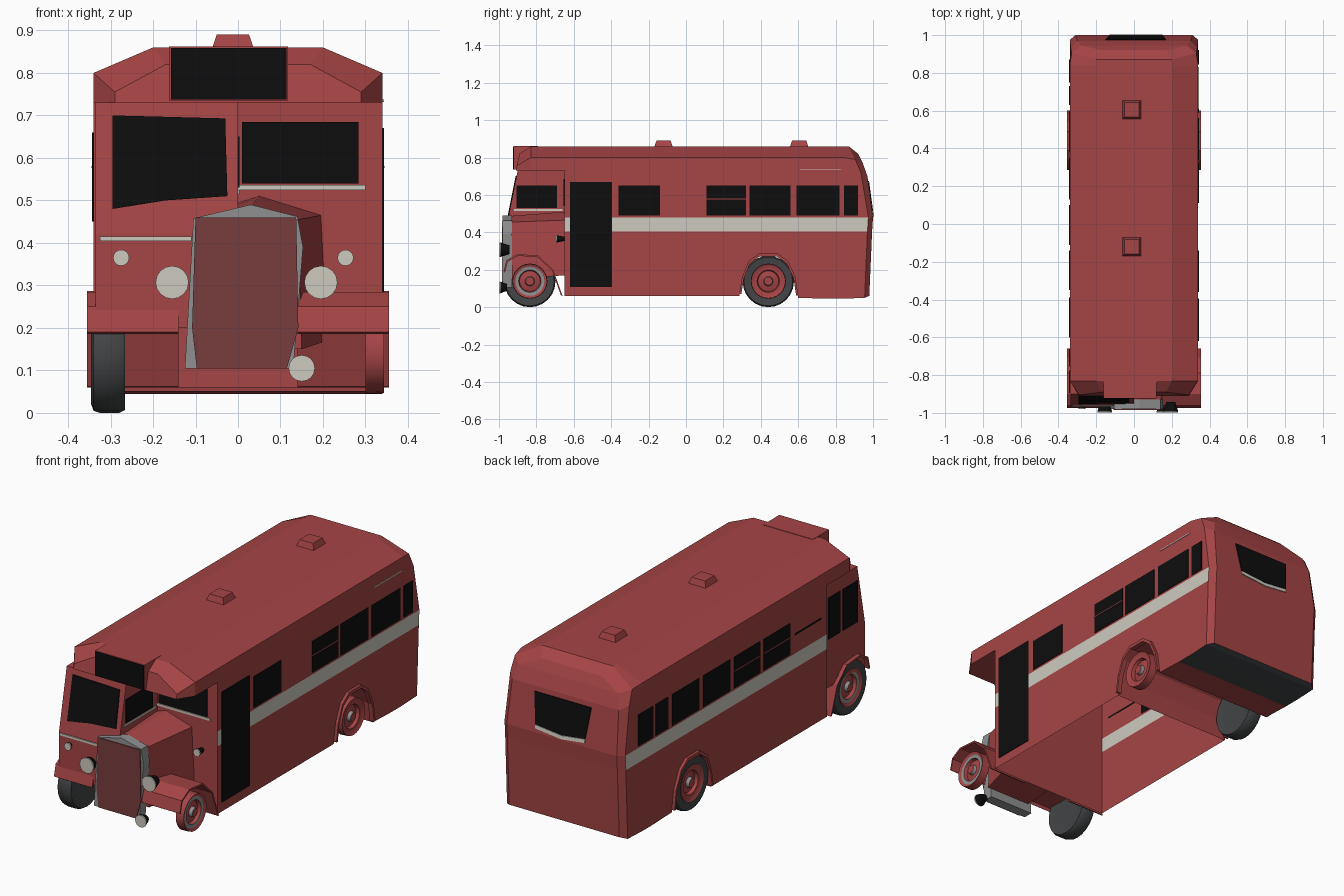
import bpy, bmesh, math
from mathutils import Vector

cube = bpy.data.objects.get("Cube")
if cube:
    bpy.data.objects.remove(cube, do_unlink=True)


def material(name, rgb):
    m = bpy.data.materials.new(name)
    m.use_nodes = True
    m.diffuse_color = (*rgb, 1)
    m.node_tree.nodes["Principled BSDF"].inputs["Base Color"].default_value = (*rgb, 1)
    return m


RED = material("coach red", (0.38, 0.058, 0.06))
GRILLE = material("grille maroon", (0.19, 0.045, 0.046))
CREAM = material("cream", (0.61, 0.59, 0.52))
GREY = material("metal grey", (0.28, 0.28, 0.28))
BLACK = material("window black", (0.004, 0.004, 0.004))
RUBBER = material("tyre grey", (0.055, 0.058, 0.06))


def finish(name, bm, mats):
    bmesh.ops.recalc_face_normals(bm, faces=bm.faces[:])
    me = bpy.data.meshes.new(name)
    bm.to_mesh(me)
    bm.free()
    ob = bpy.data.objects.new(name, me)
    bpy.context.collection.objects.link(ob)
    for m in mats:
        me.materials.append(m)
    return ob


def loft(name, rings, mat, caps=True):
    bm = bmesh.new()
    vs = [[bm.verts.new(p) for p in r] for r in rings]
    n = len(rings[0])
    for a, b in zip(vs, vs[1:]):
        for i in range(n):
            j = (i + 1) % n
            bm.faces.new((a[i], a[j], b[j], b[i]))
    if caps:
        bm.faces.new(vs[0])
        bm.faces.new(vs[-1])
    return finish(name, bm, [mat])


def prism(name, pts, move, mat):
    return loft(name, [pts, [Vector(p) + Vector(move) for p in pts]], mat)


def side_plate(name, side, y0, y1, z0, z1, mat=BLACK, thick=0.004, x=0.339):
    pts = [(side * x, y, z) for y, z in ((y0, z0), (y1, z0), (y1, z1), (y0, z1))]
    prism(name, pts, (side * thick, 0, 0), mat)


def front_plate(name, xz, y_at, mat, thick=0.005):
    prism(name, [(x, y_at(z), z) for x, z in xz], (0, -thick if y_at(0.5) < 0 else thick, 0), mat)


def rect(x0, x1, z0, z1):
    return [(x0, z0), (x1, z0), (x1, z1), (x0, z1)]


def mirrored(half):
    return half + [(-x, y, z) for x, y, z in reversed(half)]


# Saloon shell: hollow below, with the rear wheel arch shaped by its lower edge
def section(y, low):
    return [(0.34, y, low), (0.34, y, 0.405), (0.34, y, 0.48),
            (0.34, y, 0.73), (0.34, y, 0.80), (0.2, y, 0.86)]


arch = [(0.285, 0.06), (0.3, 0.15), (0.335, 0.235), (0.39, 0.275),
        (0.49, 0.275), (0.545, 0.235), (0.585, 0.15), (0.6, 0.05)]
halves = [section(-0.65, 0.06)] + [section(y, z) for y, z in arch] + [section(0.75, 0.045), section(0.84, 0.045)]
halves.append([(0.34, 0.955, 0.05), (0.34, 0.97, 0.405), (0.34, 0.975, 0.48),
               (0.335, 0.935, 0.72), (0.33, 0.905, 0.79), (0.2, 0.87, 0.86)])
halves.append([(0.31, 0.98, 0.06), (0.31, 0.995, 0.405), (0.31, 1.0, 0.48),
               (0.30, 0.97, 0.70), (0.28, 0.945, 0.77), (0.17, 0.92, 0.82)])
bm = bmesh.new()
rings = [[bm.verts.new(p) for p in mirrored(h)] for h in halves]
for a, b in zip(rings, rings[1:]):
    for i in range(12):
        j = (i + 1) % 12
        if i == 11 and a[0].co.y < 0.28:
            continue
        f = bm.faces.new((a[i], a[j], b[j], b[i]))
        if i in (1, 9) and b is not rings[-1]:
            f.material_index = 1
        if i == 11 and a[0].co.y > 0.7:
            f.material_index = 2
bm.faces.new(rings[0])
end = rings[-1]
for i in range(5):
    bm.faces.new((end[i], end[i + 1], end[10 - i], end[11 - i]))
finish("saloon_body", bm, [RED, CREAM, RUBBER])

# Roof canopy over the cab and bonnet
canopy = [[(0.34, -0.65, 0.73), (0.34, -0.65, 0.80), (0.2, -0.65, 0.86)],
          [(0.34, -0.83, 0.73), (0.34, -0.83, 0.80), (0.2, -0.83, 0.86)],
          [(0.29, -0.91, 0.73), (0.29, -0.905, 0.755), (0.17, -0.89, 0.82)]]
loft("front_canopy", [mirrored(h) for h in canopy], RED)
prism("sign_box", [(x, -0.92, z) for x, z in rect(-0.162, 0.118, 0.735, 0.862)], (0, 0.13, 0), RED)
front_plate("sign_glass", rect(-0.158, 0.114, 0.737, 0.859), lambda z: -0.92, BLACK)

# Driver's cab on one half of the front
cab = [(-0.65, 0.2), (-0.962, 0.2), (-0.962, 0.42), (-0.9, 0.73), (-0.65, 0.73)]
prism("driver_cab", [(-0.335, y, z) for y, z in cab], (0.335, 0, 0), RED)


def cab_front(z):
    return -0.962 + max(0, z - 0.42) * 0.2


front_plate("cab_windscreen", [(-0.295, 0.48), (-0.17, 0.5), (-0.025, 0.51), (-0.03, 0.693), (-0.295, 0.7)],
            cab_front, BLACK)
front_plate("cab_front_strip", rect(-0.325, -0.11, 0.404, 0.415), cab_front, CREAM)
side_plate("cab_inner_window", 1, -0.905, -0.69, 0.53, 0.65, x=0)
side_plate("cab_inner_strip", 1, -0.92, -0.66, 0.515, 0.525, CREAM, x=0)
for y0, y1 in ((-0.755, -0.66), (-0.895, -0.775)):
    side_plate("cab_outer_window", -1, y0, y1, 0.45, 0.66)

# Bulkhead window beside the cab
front_plate("bulkhead_window", rect(0.01, 0.283, 0.54, 0.685), lambda z: -0.65, BLACK)
front_plate("bulkhead_strip", rect(0.0, 0.3, 0.525, 0.536), lambda z: -0.65, CREAM)

# Side windows, door and trim
for y0, y1 in ((-0.36, -0.14), (0.11, 0.32), (0.34, 0.56), (0.59, 0.82), (0.845, 0.92)):
    side_plate("side_window", 1, y0, y1, 0.49, 0.65)
side_plate("window_bar", 1, 0.11, 0.32, 0.576, 0.581, RED, 0.006)
side_plate("passenger_door", 1, -0.62, -0.395, 0.107, 0.67)
side_plate("gutter_trim", 1, 0.61, 0.83, 0.732, 0.737, CREAM)
for y0, y1 in ((-0.35, -0.14), (-0.11, 0.1), (0.13, 0.35), (0.38, 0.6), (0.63, 0.73), (0.75, 0.87)):
    side_plate("side_window", -1, y0, y1, 0.49, 0.65)
    if y0 < 0:
        side_plate("window_bar", -1, y0, y1, 0.576, 0.581, RED, 0.006)
side_plate("window_slit", -1, -0.6, -0.39, 0.574, 0.582)


# Rear window and sill
def back(z):
    return 1.0 - (z - 0.48) * 0.136


front_plate("rear_window", [(-0.13, 0.52), (0, 0.505), (0.15, 0.52), (0.17, 0.675), (-0.15, 0.675)], back, BLACK)
front_plate("rear_window_sill", [(-0.13, 0.5), (0, 0.485), (0.15, 0.5), (0.15, 0.518), (0, 0.503), (-0.13, 0.518)],
            back, CREAM)

# Roof ventilators
for y in (-0.12, 0.605):
    loft("roof_vent", [[(-0.012 + sx * w, y + sy * w, z) for sx, sy in ((-1, -1), (1, -1), (1, 1), (-1, 1))]
                       for w, z in ((0.049, 0.858), (0.038, 0.89))], RED)

# Bonnet and radiator
bonnet_front = [(-0.105, 0.15), (-0.105, 0.45), (0.03, 0.488), (0.142, 0.455), (0.15, 0.15)]
bonnet_back = [(-0.11, 0.17), (-0.11, 0.46), (0.05, 0.51), (0.195, 0.465), (0.21, 0.17)]
loft("bonnet", [[(x, -0.93, z) for x, z in bonnet_front], [(x, -0.65, z) for x, z in bonnet_back]], RED)
shell = [(-0.125, 0.105), (-0.105, 0.458), (0.03, 0.49), (0.14, 0.462), (0.153, 0.39), (0.13, 0.105)]
prism("radiator_shell", [(x, -0.98, z) for x, z in shell], (0, 0.05, 0), GREY)
front_plate("radiator_grille", [(-0.097, 0.105), (-0.108, 0.2), (-0.1, 0.46), (0.137, 0.46), (0.142, 0.2), (0.115, 0.105)],
            lambda z: -0.98, GRILLE)


# Mudguards
def mudguard(name, path, x0, x1, centre, shrink):
    inner = [(centre[0] + (y - centre[0]) * shrink, centre[1] + (z - centre[1]) * shrink) for y, z in path]
    bm = bmesh.new()
    cols = [[bm.verts.new(p) for p in ((x0, *o), (x1, *o), (x1, *i), (x0, *i))] for o, i in zip(path, inner)]
    for a, b in zip(cols, cols[1:]):
        for i in range(4):
            j = (i + 1) % 4
            bm.faces.new((a[i], a[j], b[j], b[i]))
    bm.faces.new(cols[0])
    bm.faces.new(cols[-1])
    finish(name, bm, [RED])


guard = [(-0.975, 0.19), (-0.96, 0.25), (-0.9, 0.284), (-0.79, 0.275), (-0.71, 0.2), (-0.66, 0.06)]
rear_guard = [(y, z + 0.012) for y, z in arch]
for s in (1, -1):
    mudguard("front_mudguard", guard, s * 0.14, s * 0.355, (-0.83, 0.1), 0.95)
    mudguard("rear_mudguard", rear_guard, s * 0.33, s * 0.355, (0.44, 0.05), 0.93)


# Wheels: hubs on both sides, tyres on the cab side
def lathe(name, prof, side, y, z, mats, rule, segs=24):
    bm = bmesh.new()
    rows = []
    for r, x in prof:
        rows.append([bm.verts.new((side * x, y + r * math.cos(t), z + r * math.sin(t)))
                     for t in (2 * math.pi * k / segs for k in range(segs))])
    for n, (a, b) in enumerate(zip(rows, rows[1:])):
        for i in range(segs):
            j = (i + 1) % segs
            bm.faces.new((a[i], a[j], b[j], b[i])).material_index = rule(n)
    bm.faces.new(rows[0])
    ob = finish(name, bm, mats)
    bpy.context.view_layer.objects.active = ob
    ob.select_set(True)
    bpy.ops.object.shade_smooth_by_angle(angle=math.radians(35))
    ob.select_set(False)


hub = [(0.022, 0.342), (0.026, 0.325), (0.055, 0.318), (0.06, 0.335), (0.078, 0.335), (0.092, 0.343), (0.094, 0.3)]
tyre = [(0.09, 0.27), (0.09, 0.34), (0.115, 0.346), (0.132, 0.34), (0.137, 0.325),
        (0.137, 0.28), (0.13, 0.266), (0.09, 0.27)]
for s in (1, -1):
    for y in (-0.835, 0.44):
        lathe("wheel_hub", hub, s, y, 0.139, [RED, GREY], lambda n: int(n == 0 or (n == 3 and y < 0)))
        if s < 0:
            lathe("tyre", tyre, s, y, 0.137, [RUBBER], lambda n: 0)


# Lamps: black shells with cream lenses
def lamp(name, x, y, z, r, depth):
    disc = [(x + r * math.cos(k * math.pi / 8), z + r * math.sin(k * math.pi / 8)) for k in range(16)]
    loft(name + "_shell", [[(px, y, pz) for px, pz in disc],
                           [(x + (px - x) * 0.6, y + depth, z + (pz - z) * 0.6) for px, pz in disc]], BLACK)
    prism(name + "_lens", [(px, y, pz) for px, pz in disc], (0, -0.005, 0), CREAM)


for x in (-0.155, 0.195):
    lamp("headlamp", x, -0.993, 0.307, 0.039, 0.05)
lamp("fog_lamp", 0.15, -0.993, 0.105, 0.031, 0.035)
lamp("cab_side_lamp", -0.275, -0.975, 0.365, 0.019, 0.02)
lamp("bulkhead_side_lamp", 0.253, -0.69, 0.365, 0.019, 0.04)
